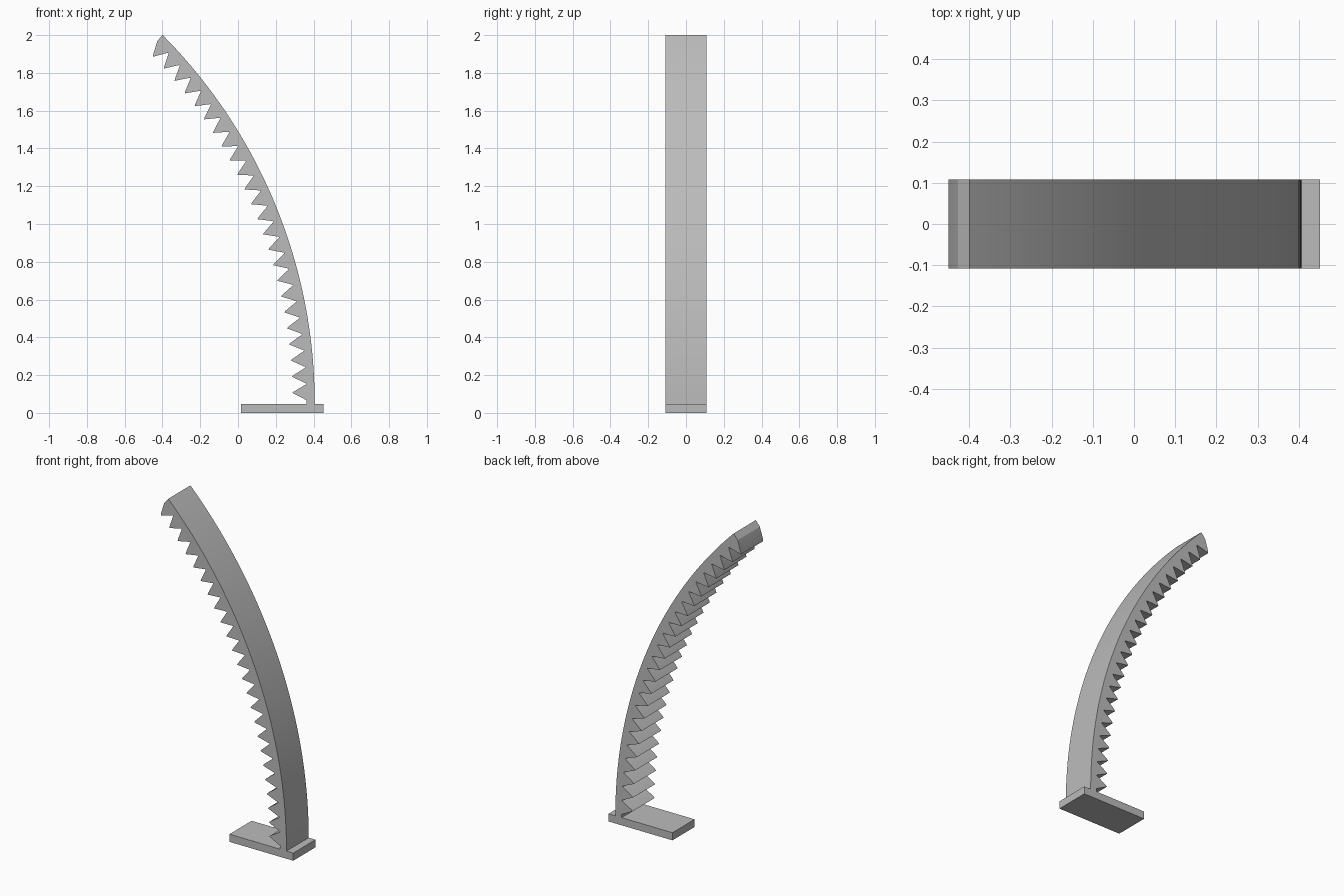
import bpy, bmesh, math

if "Cube" in bpy.data.objects:
    bpy.data.objects.remove(bpy.data.objects["Cube"], do_unlink=True)

HALF_WIDTH = 0.108
BASE_TOP = 0.047
CX, CZ = -2.359, 0.05            # centre of the arc
R_OUT, R_ROOT, R_TIP = 2.765, 2.722, 2.648
TEETH, PITCH, FIRST_ROOT = 24, 1.855, 0.36   # angles in degrees

grey = bpy.data.materials.new("light grey")
grey.use_nodes = True
colour = (0.5, 0.5, 0.5, 1)
grey.diffuse_color = colour
grey.node_tree.nodes["Principled BSDF"].inputs["Base Color"].default_value = colour


def polar(radius, degrees):
    a = math.radians(degrees)
    return CX + radius * math.cos(a), CZ + radius * math.sin(a)


def extrude_profile(name, points):
    """Extrude an x-z outline along y, centred on y = 0."""
    bm = bmesh.new()
    face = bm.faces.new([bm.verts.new((x, -HALF_WIDTH, z)) for x, z in points])
    result = bmesh.ops.extrude_face_region(bm, geom=[face])
    moved = [v for v in result["geom"] if isinstance(v, bmesh.types.BMVert)]
    bmesh.ops.translate(bm, verts=moved, vec=(0, 2 * HALF_WIDTH, 0))
    bmesh.ops.recalc_face_normals(bm, faces=bm.faces)
    mesh = bpy.data.meshes.new(name)
    bm.to_mesh(mesh)
    bm.free()
    mesh.materials.append(grey)
    obj = bpy.data.objects.new(name, mesh)
    bpy.context.collection.objects.link(obj)
    return obj


# Base plate
extrude_profile("base_plate", [(0.017, 0), (0.452, 0), (0.452, BASE_TOP), (0.017, BASE_TOP)])

# Curved strap: smooth outer arc, then the toothed inner edge back down
end = FIRST_ROOT + TEETH * PITCH
steps = 48
outline = [(CX + R_OUT, BASE_TOP)]
outline += [polar(R_OUT, end * i / steps) for i in range(1, steps + 1)]
for i in reversed(range(TEETH)):
    root = FIRST_ROOT + i * PITCH
    outline.append(polar(R_ROOT, root + PITCH - 0.08))
    outline.append(polar(R_TIP + 0.008, root + PITCH * 0.54))
    outline.append(polar(R_TIP, root + PITCH * 0.46))
    outline.append(polar(R_ROOT, root))
outline.append((CX + R_ROOT, BASE_TOP))
strap = extrude_profile("toothed_strap", outline)

bpy.ops.object.select_all(action='DESELECT')
strap.select_set(True)
bpy.context.view_layer.objects.active = strap
bpy.ops.object.shade_smooth_by_angle(angle=math.radians(15))
